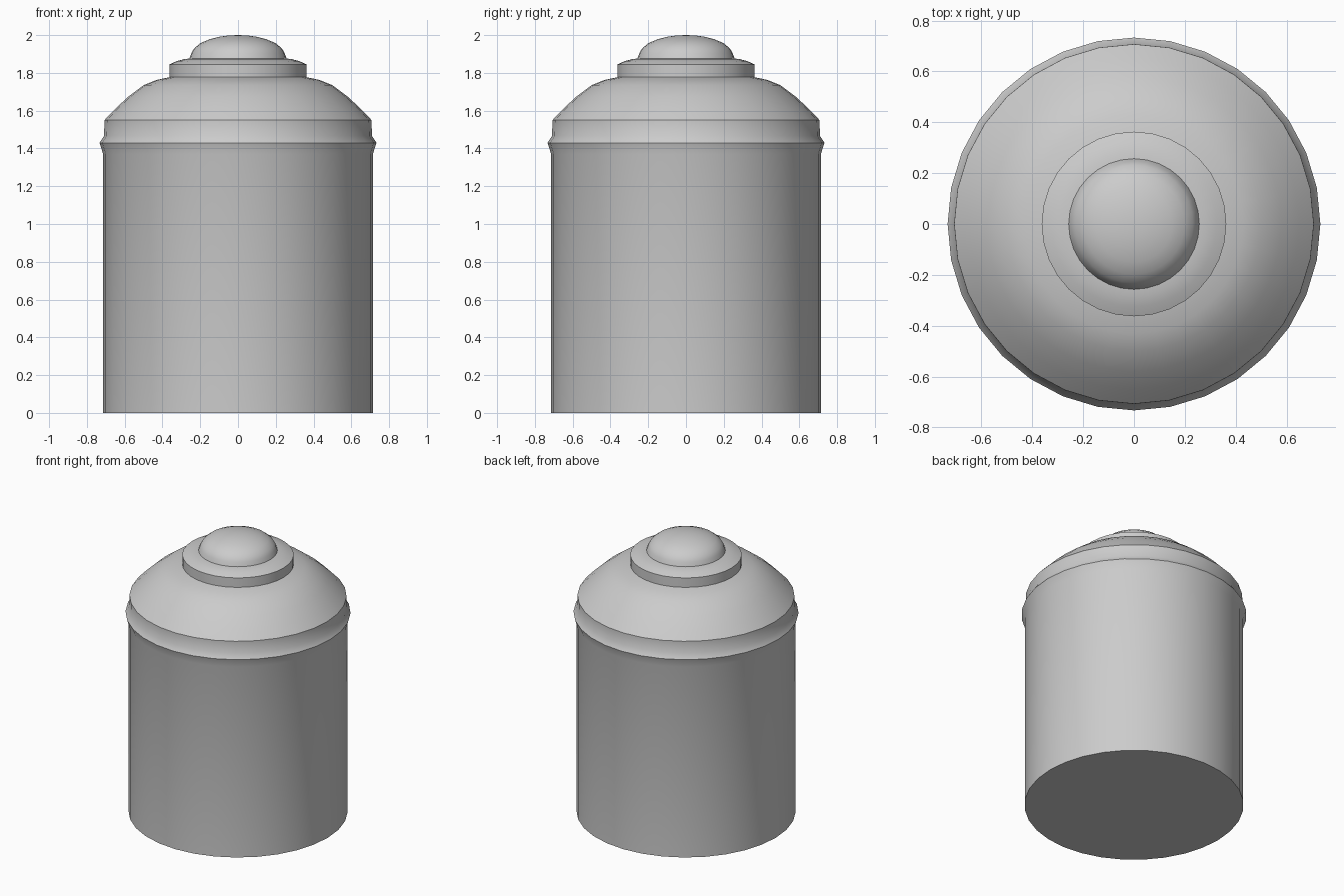
import bpy, bmesh, math

if "Cube" in bpy.data.objects:
    bpy.data.objects.remove(bpy.data.objects["Cube"])

SIDES = 32


def lathe(name, profile, angle=35):
    """Revolve (radius, height) points about z; radius 0 closes to a pole."""
    bm = bmesh.new()
    rings = []
    for r, z in profile:
        if r == 0:
            rings.append([bm.verts.new((0, 0, z))] * SIDES)
        else:
            rings.append([bm.verts.new((r * math.cos(2 * math.pi * i / SIDES),
                                        r * math.sin(2 * math.pi * i / SIDES), z))
                          for i in range(SIDES)])
    for low, high in zip(rings, rings[1:]):
        for i in range(SIDES):
            j = (i + 1) % SIDES
            corners = dict.fromkeys((low[i], low[j], high[j], high[i]))
            bm.faces.new(list(corners))
    bmesh.ops.recalc_face_normals(bm, faces=bm.faces)
    mesh = bpy.data.meshes.new(name)
    bm.to_mesh(mesh)
    bm.free()
    obj = bpy.data.objects.new(name, mesh)
    bpy.context.collection.objects.link(obj)
    bpy.ops.object.select_all(action='DESELECT')
    obj.select_set(True)
    bpy.context.view_layer.objects.active = obj
    bpy.ops.object.shade_smooth_by_angle(angle=math.radians(angle))
    return obj


# Straight drum with a closed base, flaring out to meet the lid rim
lathe("canister_body", [(0, 0), (0.714, 0), (0.714, 1.37), (0.733, 1.43)])

# Domed lid with a pinched rim
lathe("domed_lid", [(0.733, 1.43), (0.709, 1.467), (0.707, 1.55), (0.65, 1.61),
                    (0.58, 1.675), (0.50, 1.735), (0.43, 1.763), (0.363, 1.777)])

# Flat collar on top of the lid
lathe("collar", [(0.363, 1.777), (0.363, 1.845), (0.325, 1.862), (0.285, 1.873),
                 (0.257, 1.876)])

# Rounded knob
lathe("knob", [(0.257, 1.876), (0.247, 1.905), (0.232, 1.93), (0.198, 1.958),
               (0.15, 1.978), (0.10, 1.991), (0.05, 1.998), (0, 2.0)])
